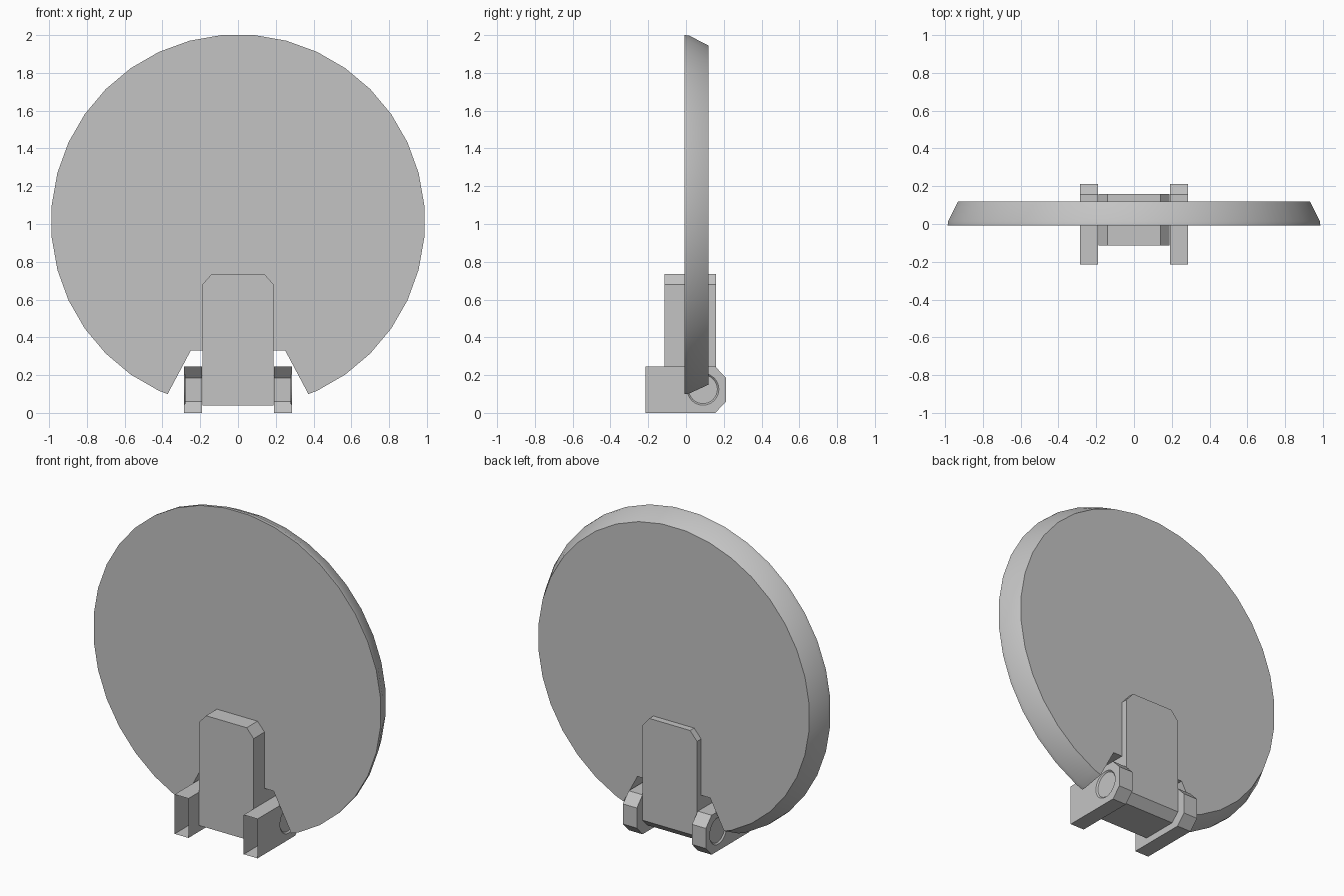
import bpy, bmesh, math
from mathutils import Vector

cube = bpy.data.objects.get("Cube")
if cube:
    bpy.data.objects.remove(cube, do_unlink=True)

grey = bpy.data.materials.new("light_grey")
grey.use_nodes = True
COLOUR = (0.55, 0.55, 0.55, 1)
grey.diffuse_color = COLOUR
grey.node_tree.nodes["Principled BSDF"].inputs["Base Color"].default_value = COLOUR


def finish(name, bm):
    """Turn a bmesh into a named grey object."""
    mesh = bpy.data.meshes.new(name)
    bm.to_mesh(mesh)
    bm.free()
    mesh.materials.append(grey)
    obj = bpy.data.objects.new(name, mesh)
    bpy.context.collection.objects.link(obj)
    return obj


def loft(bm, rings, caps=True):
    """Skin a list of equal point rings and return the vertex rings."""
    loops = [[bm.verts.new(p) for p in ring] for ring in rings]
    for a, b in zip(loops, loops[1:]):
        for i in range(len(a)):
            j = (i + 1) % len(a)
            bm.faces.new((a[i], a[j], b[j], b[i]))
    if caps:
        bm.faces.new(loops[0])
        bm.faces.new(loops[-1])
    return loops


def ring_edges(bm, loop):
    return [bm.edges.get((loop[i - 1], loop[i])) or bm.edges.new((loop[i - 1], loop[i]))
            for i in range(len(loop))]


def circle(radius, count, offset=0.0):
    return [(radius * math.cos(offset + math.tau * i / count),
             radius * math.sin(offset + math.tau * i / count)) for i in range(count)]


# Round dish with a short straight rim and a tapered back
bm = bmesh.new()
loft(bm, [[(x, y, z + 1.014) for x, z in circle(r, 36, math.radians(5))]
          for y, r in ((-0.008, 0.99), (0.015, 0.988), (0.12, 0.934))])
bmesh.ops.recalc_face_normals(bm, faces=bm.faces)
disc = finish("disc", bm)

# Trapezoid notch at the bottom of the disc
outline = [(-0.25, 0.33), (0.25, 0.33), (0.455, -0.055), (-0.455, -0.055)]
bm = bmesh.new()
loft(bm, [[(x, y, z) for x, z in outline] for y in (-0.3, 0.3)])
bmesh.ops.recalc_face_normals(bm, faces=bm.faces)
cutter = finish("notch_cutter", bm)
cutter.hide_render = True
cut = disc.modifiers.new("notch", 'BOOLEAN')
cut.operation = 'DIFFERENCE'
cut.object = cutter
bpy.context.view_layer.objects.active = disc
disc.select_set(True)
bpy.ops.object.modifier_apply(modifier=cut.name)
bpy.data.objects.remove(cutter, do_unlink=True)
bpy.ops.object.shade_smooth_by_angle(angle=math.radians(25))
disc.select_set(False)

# Upright centre bracket with clipped top corners and a clipped lower back edge
bm = bmesh.new()
face = [(-0.188, 0.04), (0.188, 0.04), (0.188, 0.68),
        (0.14, 0.735), (-0.14, 0.735), (-0.188, 0.68)]
loft(bm, [[(x, y, z) for x, z in face] for y in (-0.115, 0.16)])
lower_back = [e for e in bm.edges if all(v.co.z < 0.1 and v.co.y > 0 for v in e.verts)]
bmesh.ops.bevel(bm, geom=lower_back, offset=0.05, segments=1, affect='EDGES')
bmesh.ops.recalc_face_normals(bm, faces=bm.faces)
finish("centre_bracket", bm)


# Hinge lugs: hollow, open at the front, with a round recess on the outer side
def hinge_lug(name, side):
    bm = bmesh.new()
    profile = [(-0.215, 0), (0.155, 0), (0.212, 0.06),
               (0.212, 0.185), (0.155, 0.245), (-0.215, 0.245)]
    inner, outer = loft(bm, [[(side * x, y, z) for y, z in profile]
                             for x in (0.19, 0.285)], caps=False)
    bm.faces.new(inner)
    recess = loft(bm, [[(side * x, y + 0.09, z + 0.125) for y, z in circle(r, 32)]
                       for x, r in ((0.285, 0.084), (0.277, 0.076))], caps=False)
    bm.faces.new(recess[1])
    bmesh.ops.triangle_fill(bm, use_beauty=True, normal=Vector((side, 0, 0)),
                            edges=ring_edges(bm, outer) + ring_edges(bm, recess[0]))
    bmesh.ops.recalc_face_normals(bm, faces=bm.faces)
    front = [f for f in bm.faces if all(v.co.y < -0.2 for v in f.verts)]
    bmesh.ops.delete(bm, geom=front, context='FACES_ONLY')
    finish(name, bm)


hinge_lug("left_hinge_lug", 1)
hinge_lug("right_hinge_lug", -1)
